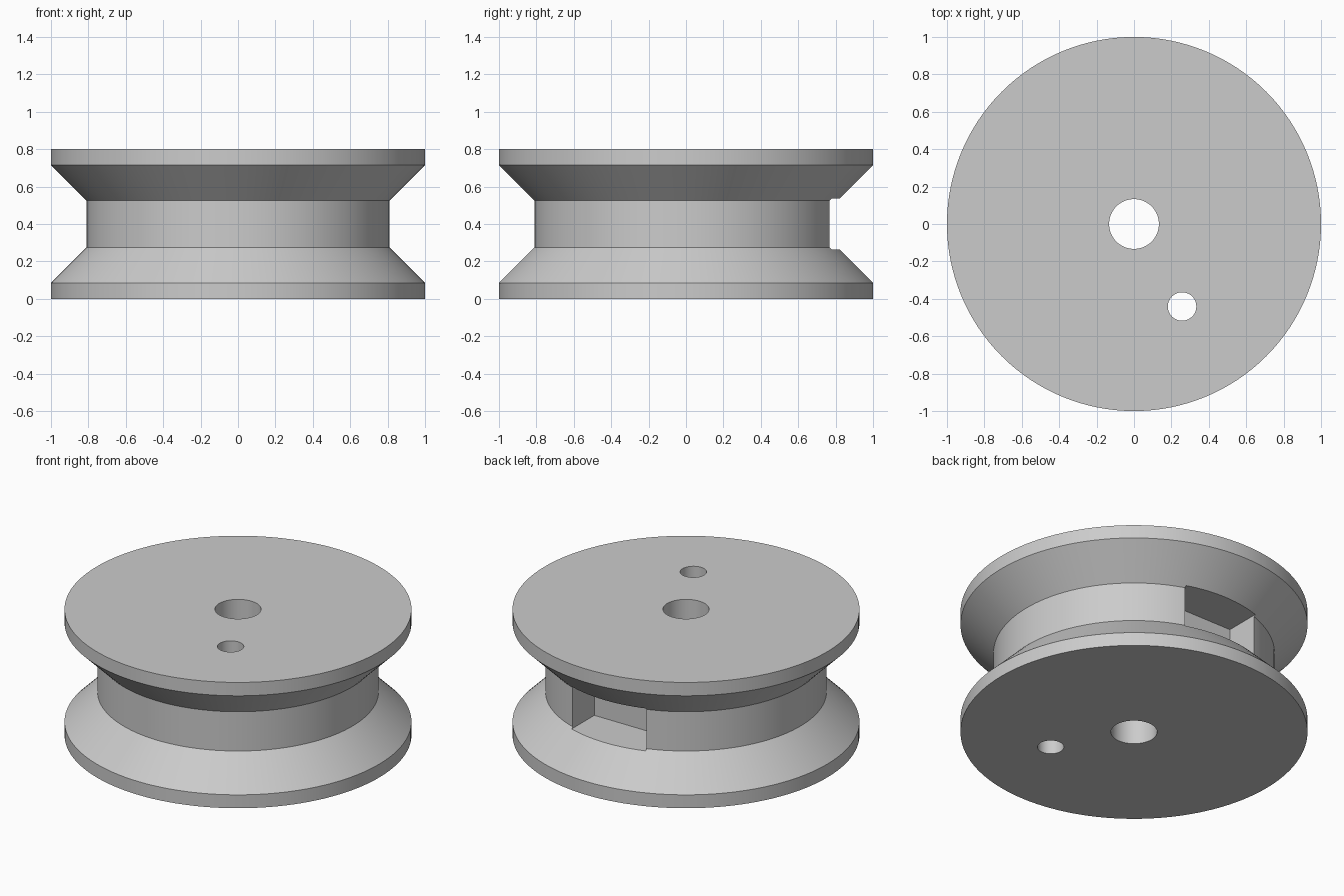
import bpy
import bmesh
import math
from mathutils import Matrix, Vector

cube = bpy.data.objects.get("Cube")
if cube:
    bpy.data.objects.remove(cube, do_unlink=True)

HEIGHT = 0.8
SEGMENTS = 128

grey = bpy.data.materials.new("light grey")
grey.use_nodes = True
colour = (0.6, 0.6, 0.6, 1)
grey.diffuse_color = colour
grey.node_tree.nodes["Principled BSDF"].inputs["Base Color"].default_value = colour


def add_object(name, bm):
    bmesh.ops.recalc_face_normals(bm, faces=bm.faces)
    mesh = bpy.data.meshes.new(name)
    bm.to_mesh(mesh)
    bm.free()
    mesh.materials.append(grey)
    obj = bpy.data.objects.new(name, mesh)
    bpy.context.collection.objects.link(obj)
    return obj


def lathe(name, profile):
    """Stack one ring per (radius, z) point and cap both ends."""
    bm = bmesh.new()
    rings = []
    for radius, z in profile:
        angles = (math.tau * i / SEGMENTS for i in range(SEGMENTS))
        rings.append([bm.verts.new((radius * math.cos(a), radius * math.sin(a), z))
                      for a in angles])
    for low, high in zip(rings, rings[1:]):
        for i in range(SEGMENTS):
            j = (i + 1) % SEGMENTS
            bm.faces.new((low[i], low[j], high[j], high[i]))
    bm.faces.new(rings[0][::-1])
    bm.faces.new(rings[-1])
    return add_object(name, bm)


def hole_cutter(name, x, y, radius):
    cutter = lathe(name, [(radius, -0.2), (radius, HEIGHT + 0.2)])
    cutter.location = (x, y, 0)
    return cutter


def box_cutter(name, low, high):
    low, high = Vector(low), Vector(high)
    bm = bmesh.new()
    bmesh.ops.create_cube(bm, size=1, matrix=Matrix.Translation((low + high) / 2)
                          @ Matrix.Diagonal((high - low).to_4d()))
    return add_object(name, bm)


# Grooved wheel: straight rims, sloped flanges and a narrower hub
lower = [(1, 0), (1, 0.085), (0.81, 0.275)]
upper = [(r, HEIGHT - z) for r, z in reversed(lower)]
wheel = lathe("grooved_wheel", lower + upper)

# Axle bore, off-centre pin hole and rectangular pocket in the back of the hub
cutters = [
    hole_cutter("axle_bore_cutter", 0, 0, 0.133),
    hole_cutter("pin_hole_cutter", 0.257, -0.441, 0.076),
    box_cutter("pocket_cutter", (-0.26, 0.55, 0.265), (0.26, 1.2, 0.535)),
]
for cutter in cutters:
    cutter.hide_render = True
    cut = wheel.modifiers.new(cutter.name, 'BOOLEAN')
    cut.operation = 'DIFFERENCE'
    cut.solver = 'EXACT'
    cut.object = cutter

# Bake the cuts, then remove the helpers
bpy.ops.object.select_all(action='DESELECT')
bpy.context.view_layer.objects.active = wheel
wheel.select_set(True)
for modifier in list(wheel.modifiers):
    bpy.ops.object.modifier_apply(modifier=modifier.name)
for cutter in cutters:
    bpy.data.objects.remove(cutter, do_unlink=True)

bpy.ops.object.shade_smooth_by_angle(angle=math.radians(30))
